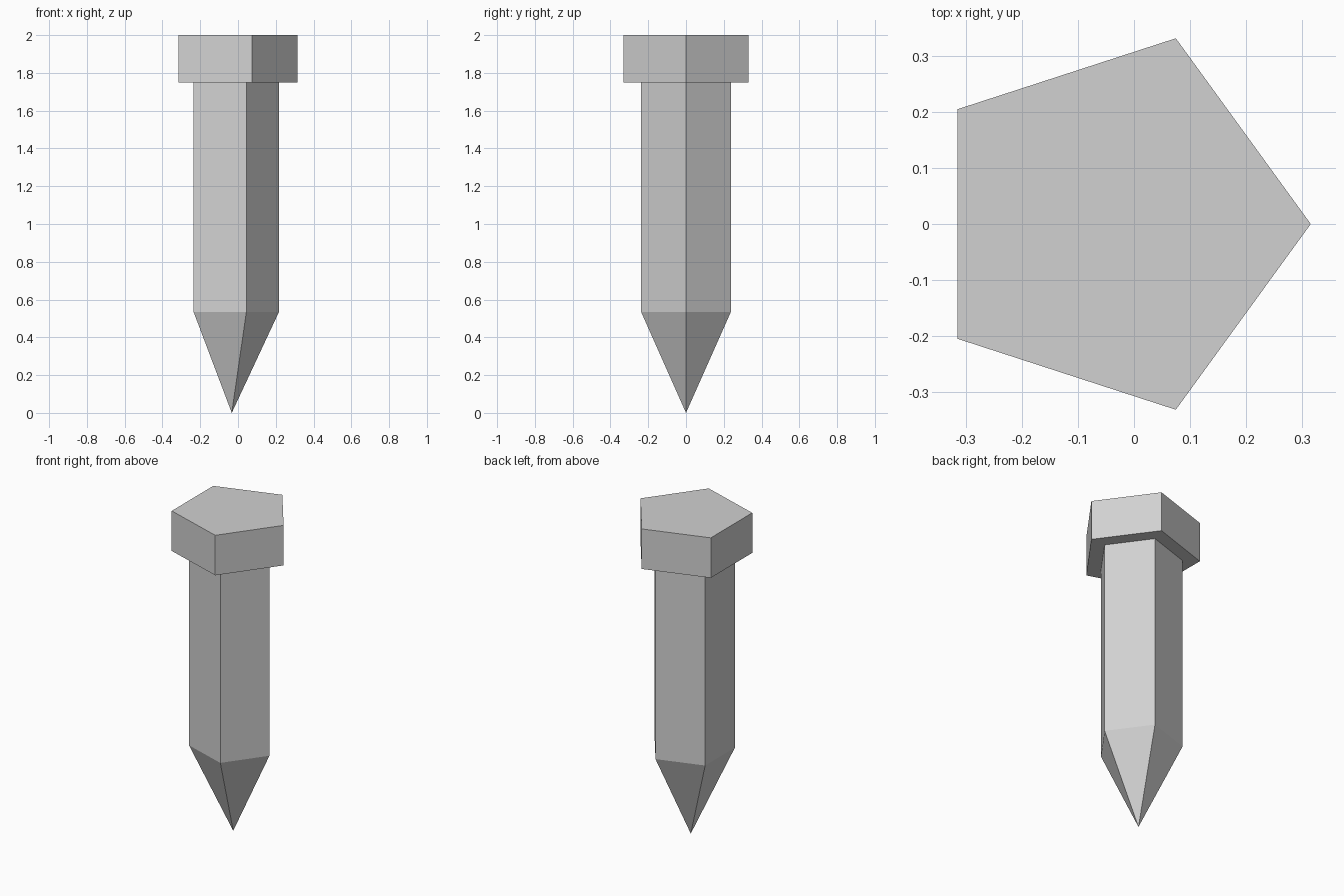
import bpy
import bmesh
from math import cos, sin, tau

SIDES = 5
AXIS_X = -0.033   # pentagon centre, so the bounds are centred on x = 0

cube = bpy.data.objects.get("Cube")
if cube:
    bpy.data.objects.remove(cube, do_unlink=True)

grey = bpy.data.materials.new("light_grey")
grey.use_nodes = True
colour = (0.64, 0.64, 0.64, 1)
grey.diffuse_color = colour
grey.node_tree.nodes["Principled BSDF"].inputs["Base Color"].default_value = colour


def prism(name, profile, capped=False):
    """Loft pentagons through (radius, height) pairs; radius 0 is a point."""
    bm = bmesh.new()
    rings = []
    for radius, z in profile:
        count = SIDES if radius else 1
        rings.append([bm.verts.new((AXIS_X + radius * cos(tau * i / SIDES),
                                    radius * sin(tau * i / SIDES), z))
                      for i in range(count)])
    for low, high in zip(rings, rings[1:]):
        for i in range(SIDES):
            j = (i + 1) % SIDES
            base = [low[i], low[j]] if len(low) > 1 else [low[0]]
            bm.faces.new(base + [high[j], high[i]])
    if capped:
        bm.faces.new(rings[0][::-1])
        bm.faces.new(rings[-1])
    mesh = bpy.data.meshes.new(name)
    bm.to_mesh(mesh)
    bm.free()
    mesh.materials.append(grey)
    obj = bpy.data.objects.new(name, mesh)
    bpy.context.collection.objects.link(obj)
    return obj


# Wide head, straight shaft and pointed tip
prism("head", [(0.348, 1.75), (0.348, 2.0)], capped=True)
prism("shaft", [(0.25, 0.535), (0.25, 1.75)])
prism("tip", [(0, 0), (0.25, 0.535)])
